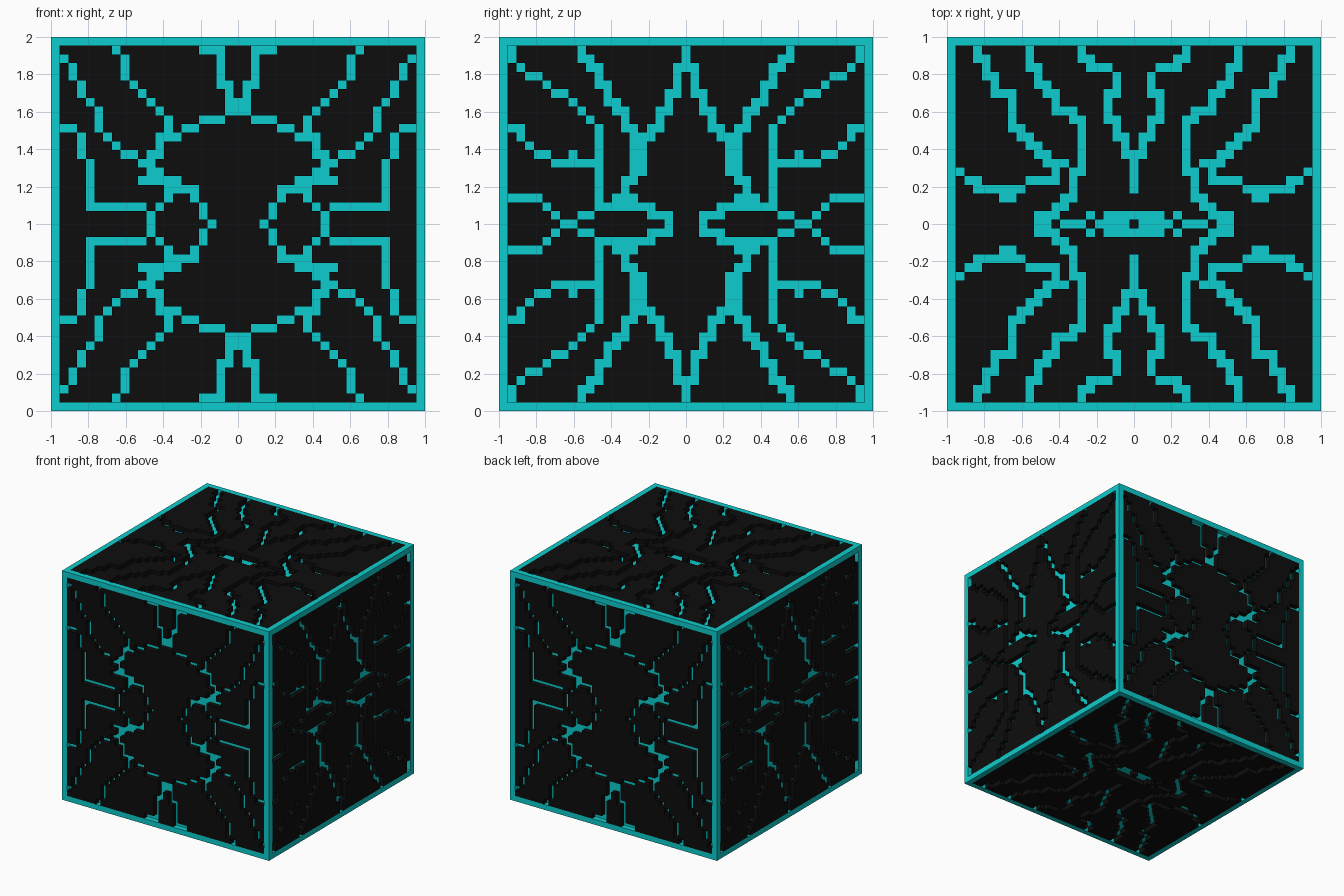
import bpy, bmesh
from mathutils import Matrix, Vector

if "Cube" in bpy.data.objects:
    bpy.data.objects.remove(bpy.data.objects["Cube"], do_unlink=True)

CELLS = 43                  # cells along one edge of the cube
CELL = 2 / CELLS
INNER = CELLS - 2           # cells across one panel
MID = INNER // 2

# Groove walks for one quadrant: start cell, then keyboard-style steps
STEPS = {"w": (0, 1), "s": (0, -1), "a": (-1, 0), "d": (1, 0),
         "q": (-1, 1), "e": (1, 1), "z": (-1, -1), "c": (1, -1)}

FRONT = [
    (4, 20, "aassssasssaw"),
    (2, 12, "ddcdce"),
    (14, 20, "zsszzzzzssdssdssas"),
    (11, 5, "aaaa"),
    (8, 4, "sccs"),
    (7, 4, "aaszsz"),
    (20, 11, "azsszsssssaaaaaa"),
    (20, 19, "zszszzsszzzaza"),
]
SIDE = [
    (0, 20, "ssdsssdssdssdsdssssdsdssds"),
    (12, 20, "sasassassasassassss"),
    (2, 0, "wddwdddd"),
    (6, 3, "d"),
    (20, 3, "aaazzzaqaqa"),
    (10, 11, "ssssssss"),
    (20, 11, "aszzazaaaa"),
    (13, 8, ""),
    (20, 20, "szzazzazzzz"),
]
TOP = [
    (3, 1, "aaa"),
    (4, 0, "aaa"),
    (5, 1, ""),
    (8, 0, "aa"),
    (10, 0, ""),
    (11, 0, "waawawawwwawwwwwwdwddwwdwdwwdww"),
    (18, 20, "sassassaassssasasasasaa"),
    (20, 6, "zasaaaaaqaaaw"),
    (15, 3, "a"),
    (0, 4, "wwwwdwwdwwdwwwawweddwdw"),
]


def material(name, color):
    mat = bpy.data.materials.new(name)
    mat.use_nodes = True
    mat.diffuse_color = color
    mat.node_tree.nodes["Principled BSDF"].inputs["Base Color"].default_value = color
    return mat


cyan = material("bright cyan", (0.004, 0.61, 0.62, 1))
black = material("near black", (0.004, 0.004, 0.004, 1))


def add_object(name, bm, mat):
    mesh = bpy.data.meshes.new(name)
    bm.to_mesh(mesh)
    bm.free()
    mesh.materials.append(mat)
    obj = bpy.data.objects.new(name, mesh)
    bpy.context.collection.objects.link(obj)
    return obj


def add_box(bm, centre, size):
    bmesh.ops.create_cube(bm, size=1, matrix=Matrix.Translation(centre) @ Matrix.Diagonal((*size, 1)))


def groove_cells(walks):
    """Trace the walks and mirror them into all four quadrants."""
    cells = set()
    for u, v, walk in walks:
        trail = [(u, v)]
        for key in walk:
            du, dv = STEPS[key]
            u, v = u + du, v + dv
            trail.append((u, v))
        for a, b in trail:
            cells |= {(a, b), (-a, b), (a, -b), (-a, -b)}
    return cells


def add_panel(name, walks, turn):
    """A one-cell-thick plate with the grooves cut right through it."""
    grooves = groove_cells(walks)
    bm = bmesh.new()
    bmesh.ops.create_grid(bm, x_segments=INNER, y_segments=INNER, size=INNER * CELL / 2)

    def cell_of(face):
        c = face.calc_center_median()
        return round(c.x / CELL), round(c.y / CELL)

    cut = [f for f in bm.faces if cell_of(f) in grooves]
    bmesh.ops.delete(bm, geom=cut, context="FACES")
    out = bmesh.ops.extrude_face_region(bm, geom=bm.faces[:])
    raised = [g for g in out["geom"] if isinstance(g, bmesh.types.BMVert)]
    bmesh.ops.translate(bm, verts=raised, vec=(0, 0, CELL))
    bmesh.ops.recalc_face_normals(bm, faces=bm.faces[:])
    place = Matrix.Translation((0, 0, 1)) @ turn @ Matrix.Translation((0, 0, 1 - CELL))
    bm.transform(place)
    add_object(name, bm, black)


# Inner core, seen at the bottom of the grooves
core = bmesh.new()
add_box(core, Vector((0, 0, 1)), [INNER * CELL] * 3)
add_object("inner_core", core, cyan)

# Frame bars along the twelve edges
frame = bmesh.new()
reach = 1 - CELL / 2
for axis in range(3):
    for p in (-reach, reach):
        for q in (-reach, reach):
            centre, size = Vector(), [CELL] * 3
            centre[(axis + 1) % 3], centre[(axis + 2) % 3] = p, q
            size[axis] = 2 if axis == 2 else INNER * CELL
            add_box(frame, centre + Vector((0, 0, 1)), size)
# Corner pieces are covered by the full-height upright bars
add_object("edge_frame", frame, cyan)

# Grooved panels, opposite faces alike
half_z = Matrix.Rotation(3.14159265, 4, "Z")
half_x = Matrix.Rotation(3.14159265, 4, "X")
to_front = Matrix.Rotation(1.57079633, 4, "X")
to_side = Matrix(((0, 0, 1, 0), (1, 0, 0, 0), (0, 1, 0, 0), (0, 0, 0, 1)))
add_panel("front_panel", FRONT, to_front)
add_panel("back_panel", FRONT, half_z @ to_front)
add_panel("left_panel", SIDE, to_side)
add_panel("right_panel", SIDE, half_z @ to_side)
add_panel("top_panel", TOP, Matrix.Identity(4))
add_panel("bottom_panel", TOP, half_x)
